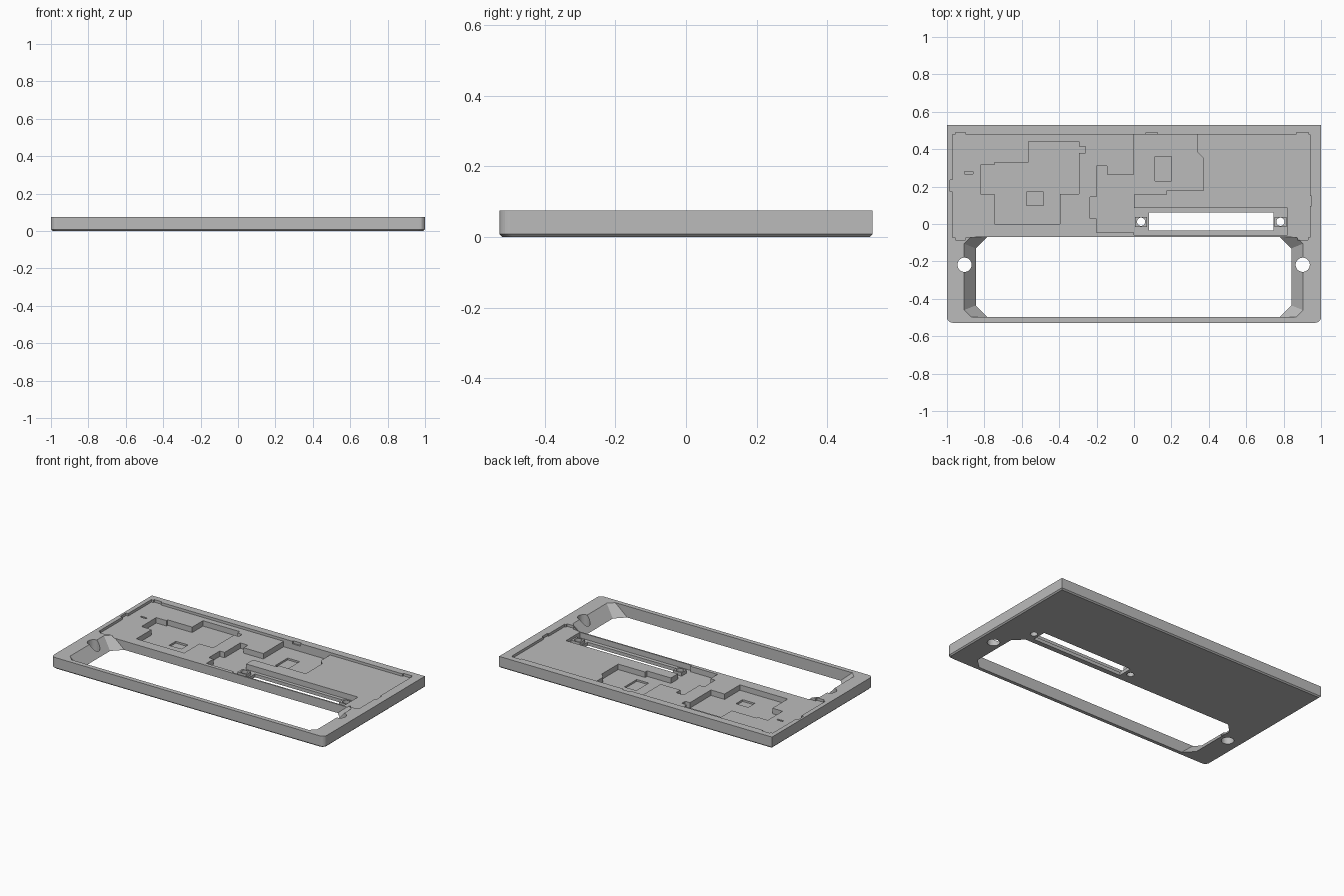
import bpy, bmesh, math

cube = bpy.data.objects.get("Cube")
if cube:
    bpy.data.objects.remove(cube, do_unlink=True)

grey = bpy.data.materials.new("matte grey")
grey.use_nodes = True
colour = (0.5, 0.5, 0.5, 1)
grey.diffuse_color = colour
grey.node_tree.nodes["Principled BSDF"].inputs["Base Color"].default_value = colour

TOP, BOARD, DEEP = 0.075, 0.058, 0.022


def loft(name, low, z0, high, z1):
    """Solid between two outlines with equal point counts, counter-clockwise."""
    bm = bmesh.new()
    a = [bm.verts.new((x, y, z0)) for x, y in low]
    b = [bm.verts.new((x, y, z1)) for x, y in high]
    bm.faces.new(a[::-1])
    bm.faces.new(b)
    for i in range(len(a)):
        j = (i + 1) % len(a)
        bm.faces.new((a[i], a[j], b[j], b[i]))
    bmesh.ops.recalc_face_normals(bm, faces=bm.faces)
    mesh = bpy.data.meshes.new(name)
    bm.to_mesh(mesh)
    bm.free()
    mesh.materials.append(grey)
    ob = bpy.data.objects.new(name, mesh)
    bpy.context.collection.objects.link(ob)
    return ob


def rect(x0, x1, y0, y1):
    return [(x0, y0), (x1, y0), (x1, y1), (x0, y1)]


def octagon(x0, x1, y0, y1, c):
    return [(x0 + c, y0), (x1 - c, y0), (x1, y0 + c), (x1, y1 - c),
            (x1 - c, y1), (x0 + c, y1), (x0, y1 - c), (x0, y0 + c)]


def circle(x, y, r, n=32):
    return [(x + r * math.cos(math.tau * i / n), y + r * math.sin(math.tau * i / n))
            for i in range(n)]


def plate_outline(inset):
    """Rectangle with rounded front corners and square back corners."""
    w, d, r = 1 - inset, 0.528 - inset, 0.03
    pts = []
    for cx, start in ((-w + r, 180), (w - r, 270)):
        for i in range(7):
            t = math.radians(start + 15 * i)
            pts.append((cx + r * math.cos(t), -d + r + r * math.sin(t)))
    return pts + [(w, d), (-w, d)]


def boolean(target, tool, operation="DIFFERENCE"):
    mod = target.modifiers.new(tool.name, "BOOLEAN")
    mod.operation, mod.solver, mod.object = operation, "EXACT", tool
    bpy.context.view_layer.objects.active = target
    bpy.ops.object.modifier_apply(modifier=mod.name)
    bpy.data.objects.remove(tool, do_unlink=True)


def cut(outline, floor, ceiling=0.1):
    boolean(plate, loft("cutter", outline, floor, outline, ceiling))


# Plate with a fine bevel around its underside
plate = loft("faceplate", plate_outline(0.008), 0, plate_outline(0), 0.008)
boolean(plate, loft("upper_body", plate_outline(0), 0.008, plate_outline(0), TOP), "UNION")

# Shallow board recess and its edge notches
cut(rect(-0.97, 0.94, -0.072, 0.478), BOARD)
for notch in ((-0.985, -0.96, 0.175, 0.235), (0.93, 0.95, 0.095, 0.15),
              (-0.955, -0.9, 0.47, 0.488), (0.065, 0.125, 0.47, 0.488),
              (0.87, 0.932, 0.47, 0.488), (-0.955, -0.9, -0.085, -0.06),
              (0.875, 0.93, -0.085, -0.06)):
    cut(rect(*notch), BOARD)

# Stepped component pockets
cut([(-0.82, 0.16), (-0.745, 0.16), (-0.745, 0), (-0.395, 0), (-0.395, 0.16),
     (-0.295, 0.16), (-0.295, 0.38), (-0.26, 0.38), (-0.26, 0.415), (-0.295, 0.415),
     (-0.295, 0.44), (-0.565, 0.44), (-0.565, 0.328), (-0.745, 0.328),
     (-0.745, 0.315), (-0.82, 0.315)], DEEP)
cut([(-0.2, -0.045), (0, -0.045), (0, 0.158), (0.175, 0.158), (0.175, 0.178),
     (0.372, 0.178), (0.372, 0.35), (0.34, 0.382), (0.34, 0.478), (0, 0.478),
     (0, 0.265), (-0.145, 0.265), (-0.145, 0.31), (-0.2, 0.31), (-0.2, 0.145),
     (-0.235, 0.145), (-0.235, 0.03), (-0.2, 0.03)], DEEP)

# Deeper wells inside the pockets and a small slit
cut(rect(-0.575, -0.485, 0.1, 0.17), 0.01)
cut(rect(0.112, 0.2, 0.23, 0.36), 0.01)
cut(rect(-0.905, -0.86, 0.268, 0.28), DEEP)

# Connector pocket, mounting bosses, slot and screw holes
cut(rect(0, 0.82, -0.06, 0.085), DEEP)
for x in (0.038, 0.783):
    block = rect(x - 0.032, x + 0.032, -0.015, 0.038)
    boolean(plate, loft("boss", block, 0.015, block, 0.045), "UNION")
    cut(circle(x, 0.012, 0.022), -0.02)
cut(rect(0.08, 0.745, -0.035, 0.062), -0.02)

# Display window with sloping ends and chamfered corners
boolean(plate, loft("window", octagon(-0.845, 0.84, -0.497, -0.069, 0.062), -0.001,
                    octagon(-0.91, 0.905, -0.497, -0.069, 0.036), 0.077))

# Side fixing holes
for x in (-0.906, 0.902):
    cut(circle(x, -0.218, 0.038), -0.02)
